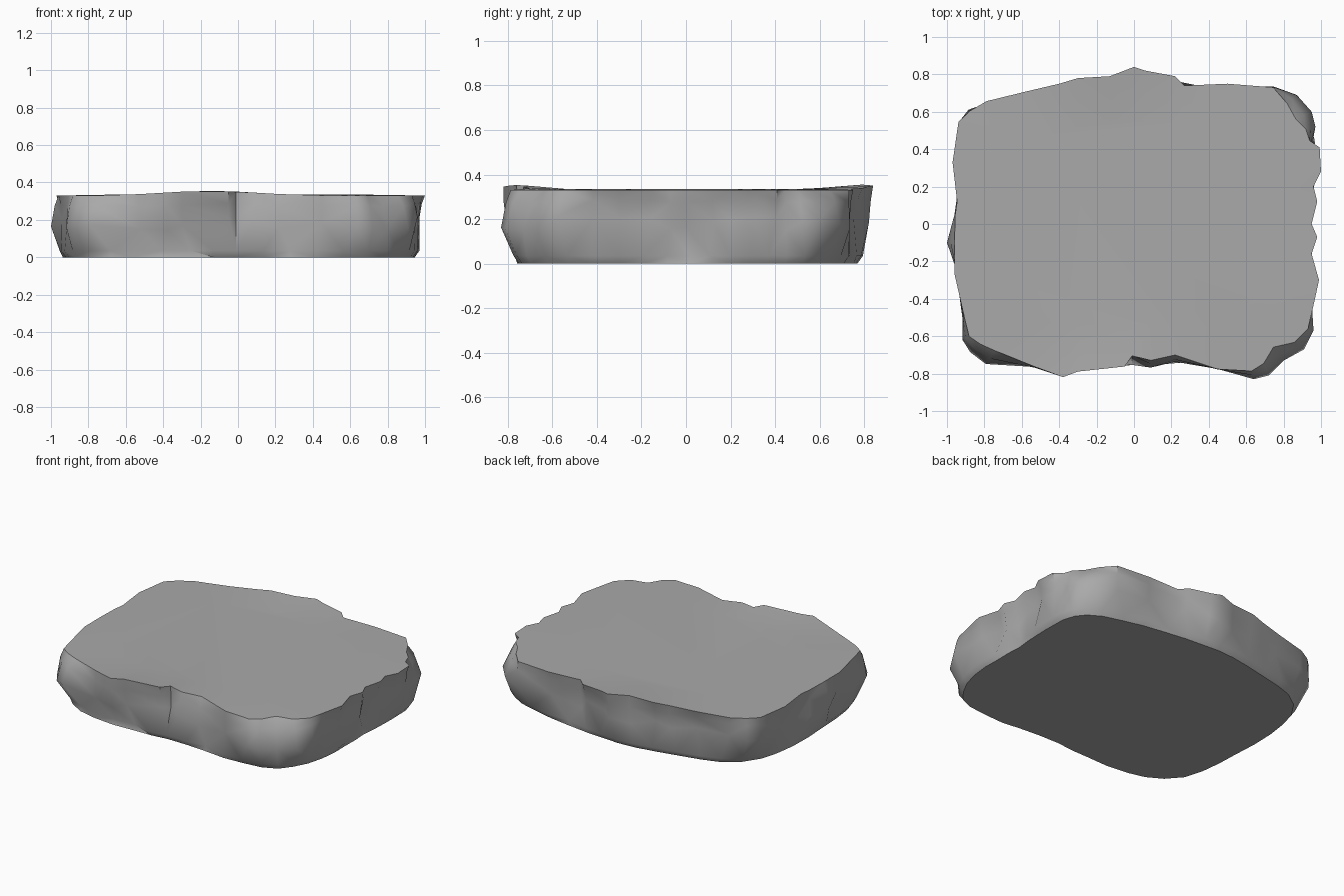
import bpy, bmesh, math, random
from mathutils import Vector

random.seed(4)
default_cube = bpy.data.objects.get("Cube")
if default_cube:
    bpy.data.objects.remove(default_cube, do_unlink=True)

# Stone material
stone = bpy.data.materials.new("grey stone")
stone.use_nodes = True
grey = (0.4, 0.4, 0.4, 1)
stone.diffuse_color = grey
stone.node_tree.nodes["Principled BSDF"].inputs["Base Color"].default_value = grey

# Worn outline in hundredths of a unit, counterclockwise, one side per line
front = [(-92, -62), (-88, -69), (-80, -76), (-53, -78), (-38, -82), (-30, -79), (-5, -78),
         (-1, -73), (9, -77), (22, -75), (45, -80), (64, -83), (72, -81), (80, -73)]
right_side = [(91, -67), (96, -57), (97, -42), (99, -30), (95, -16), (98, -7), (95, 0), (98, 12),
              (96, 20), (100, 28), (100, 41), (96, 45), (97, 52), (95, 60)]
back = [(87, 69), (75, 74), (50, 75), (27, 74), (22, 79), (6, 82), (0, 84), (-13, 79),
        (-30, 78), (-40, 75), (-57, 71), (-80, 67)]
left_side = [(-90, 62), (-95, 55), (-97, 33), (-95, 12), (-97, 5), (-100, -10), (-97, -27), (-92, -50)]
outline = [Vector((x, y)) / 100 for x, y in front + right_side + back + left_side]
count = len(outline)

# Chipped places: x, y, radius, depth
top_chips = [(-0.8, -0.76, 0.2, 0.1), (0.2, -0.75, 0.25, 0.05), (0.8, -0.73, 0.22, 0.09),
             (0.92, 0.62, 0.14, 0.1), (-0.88, 0.64, 0.12, 0.03), (-1, -0.1, 0.15, 0.04)]
low_hollows = [(-0.7, -0.78, 0.2, 0.06), (-0.34, -0.8, 0.12, 0.06), (0.3, -0.77, 0.15, 0.06),
               (0.98, 0, 0.14, 0.06), (0.3, 0.76, 0.1, 0.04), (-0.97, 0.2, 0.15, 0.04)]


def depth_at(point, spots):
    return sum(d * math.exp(-((point - Vector((x, y))).length / r) ** 2) for x, y, r, d in spots)


def inward(point):
    return -Vector((point.x ** 3, (point.y * 1.2) ** 3)).normalized()


def rim_height(point):
    ridge = math.exp(-((point.x + 0.15) / 0.35) ** 2)
    return 0.33 + 0.025 * ridge * min(1, abs(point.y) / 0.75) ** 3


def smoothed(i):
    near = [outline[(i + k) % count] for k in range(-2, 3)]
    return sum(near, Vector((0, 0))) / len(near)


# Rings of the slab from the underside to the upper rim
bm = bmesh.new()
layers = {name: [] for name in ("base", "foot", "belly", "shoulder", "rim", "crown")}
for i, p in enumerate(outline):
    push = inward(p)
    chip = depth_at(p, top_chips)
    hollow = depth_at(p, low_hollows)
    top = rim_height(p)
    soft = smoothed(i)
    rough = random.random()
    rings = {
        "base": (soft + push * 0.035, 0),
        "foot": (soft + push * (0.01 + hollow * 0.6), 0.035),
        "belly": (p + push * (0.035 * rough * (chip < 0.03) + hollow * 0.3), 0.14 + 0.08 * rough),
        "shoulder": (p + push * (0.02 * rough * (chip < 0.03) + chip * 0.5), 0.27 + 0.02 * rough),
        "rim": (p + push * chip, top),
        "crown": (soft * 0.7, 0.335),
    }
    for name, (flat, z) in rings.items():
        layers[name].append(bm.verts.new((flat.x, flat.y, z)))

# Walls, top and underside
ordered = list(layers.values())
for lower, upper in zip(ordered, ordered[1:]):
    for i in range(count):
        j = (i + 1) % count
        bm.faces.new((lower[i], lower[j], upper[j], upper[i]))
bm.faces.new(layers["crown"])
bm.faces.new(reversed(layers["base"]))
bmesh.ops.triangulate(bm, faces=[f for f in bm.faces if len(f.verts) == 4])
bmesh.ops.recalc_face_normals(bm, faces=bm.faces)

mesh = bpy.data.meshes.new("stone_slab")
bm.to_mesh(mesh)
bm.free()
mesh.materials.append(stone)
slab = bpy.data.objects.new("stone_slab", mesh)
bpy.context.collection.objects.link(slab)

# Smooth shading with a crisp rim
bpy.ops.object.select_all(action="DESELECT")
slab.select_set(True)
bpy.context.view_layer.objects.active = slab
bpy.ops.object.shade_smooth_by_angle(angle=math.radians(45))
